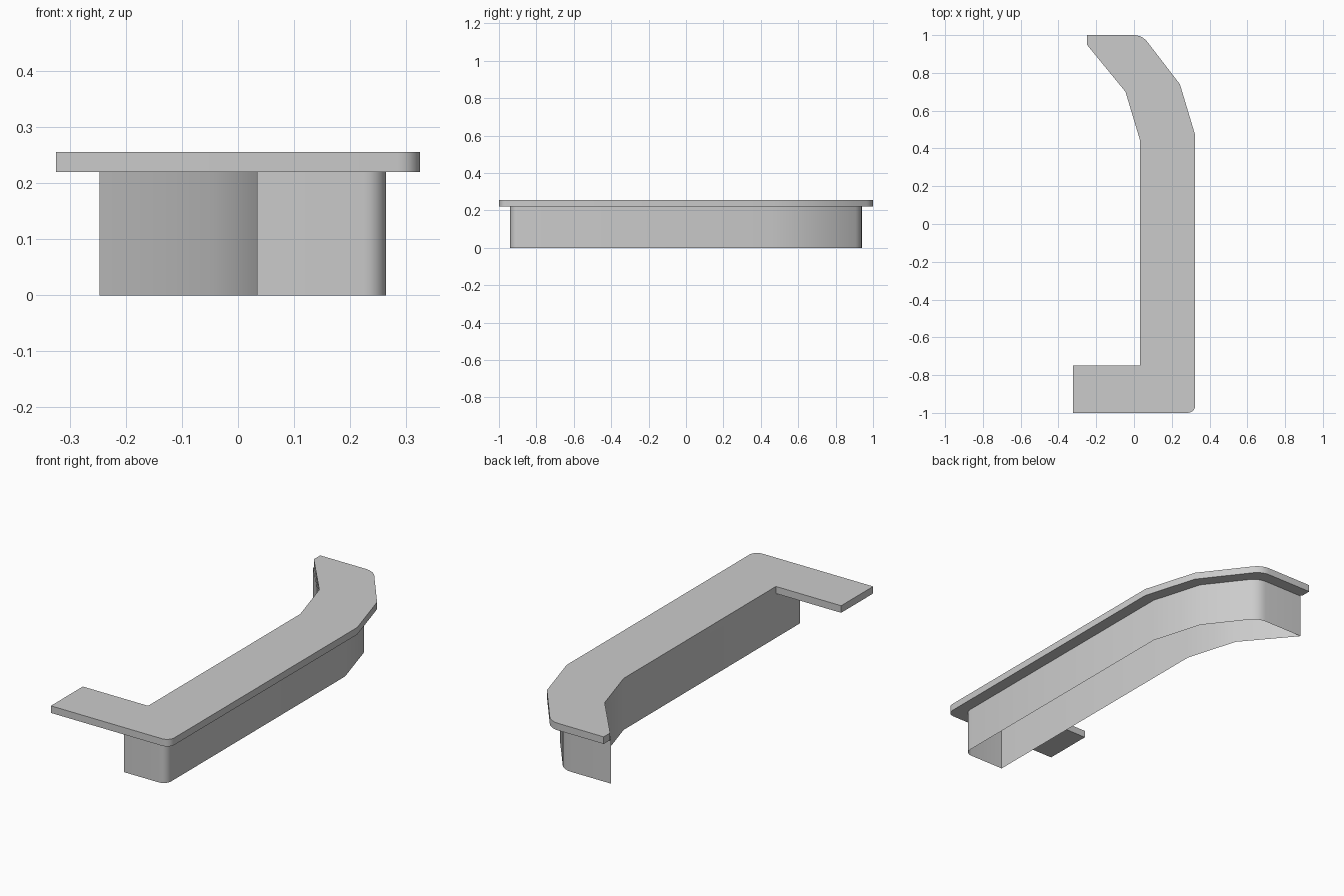
import bpy, bmesh, math
from mathutils import Vector

if "Cube" in bpy.data.objects:
    bpy.data.objects.remove(bpy.data.objects["Cube"])


def rounded(points, segments=5):
    """Outline from (x, y) or (x, y, corner_radius) points, counter-clockwise."""
    out = []
    n = len(points)
    for i, p in enumerate(points):
        here = Vector(p[:2])
        if len(p) == 2:
            out.append(here)
            continue
        a = (Vector(points[i - 1][:2]) - here).normalized()
        b = (Vector(points[(i + 1) % n][:2]) - here).normalized()
        half = a.angle(b) / 2
        centre = here + (a + b).normalized() * p[2] / math.sin(half)
        start = here + a * p[2] / math.tan(half) - centre
        angle0 = math.atan2(start.y, start.x)
        turn = math.pi - 2 * half
        for k in range(segments + 1):
            t = angle0 + turn * k / segments
            out.append(centre + p[2] * Vector((math.cos(t), math.sin(t))))
    return out


def extrude_outline(name, outline, z0, z1, caps=True):
    """Vertical walls along an outline, with optional top and bottom faces."""
    bm = bmesh.new()
    low = [bm.verts.new((p.x, p.y, z0)) for p in outline]
    high = [bm.verts.new((p.x, p.y, z1)) for p in outline]
    n = len(outline)
    for i in range(n):
        j = (i + 1) % n
        bm.faces.new((low[i], low[j], high[j], high[i]))
    if caps:
        bm.faces.new(high)
        bm.faces.new(low[::-1])
    mesh = bpy.data.meshes.new(name)
    bm.to_mesh(mesh)
    bm.free()
    obj = bpy.data.objects.new(name, mesh)
    bpy.context.collection.objects.link(obj)
    bpy.ops.object.select_all(action='DESELECT')
    obj.select_set(True)
    bpy.context.view_layer.objects.active = obj
    bpy.ops.object.shade_smooth_by_angle(angle=math.radians(30))
    return obj


# Inner bend shared by counter and base
inner = [(-0.045, 0.70), (0.033, 0.44)]

# Counter slab with a return leg at the front
counter = [(-0.324, -1), (0.324, -1, 0.04), (0.324, 0.47), (0.243, 0.74),
           (0.043, 1, 0.09), (-0.25, 1), (-0.25, 0.95)] + inner + \
          [(0.033, -0.75), (-0.324, -0.75)]
extrude_outline("countertop", rounded(counter), 0.22, 0.255)

# Base walls, open underneath, set back under the counter
base = [(0.034, -0.94), (0.264, -0.94, 0.04), (0.264, 0.46), (0.188, 0.715),
        (0.014, 0.94, 0.09), (-0.247, 0.94)] + inner
extrude_outline("counter_base", rounded(base), 0.0, 0.22, caps=False)
